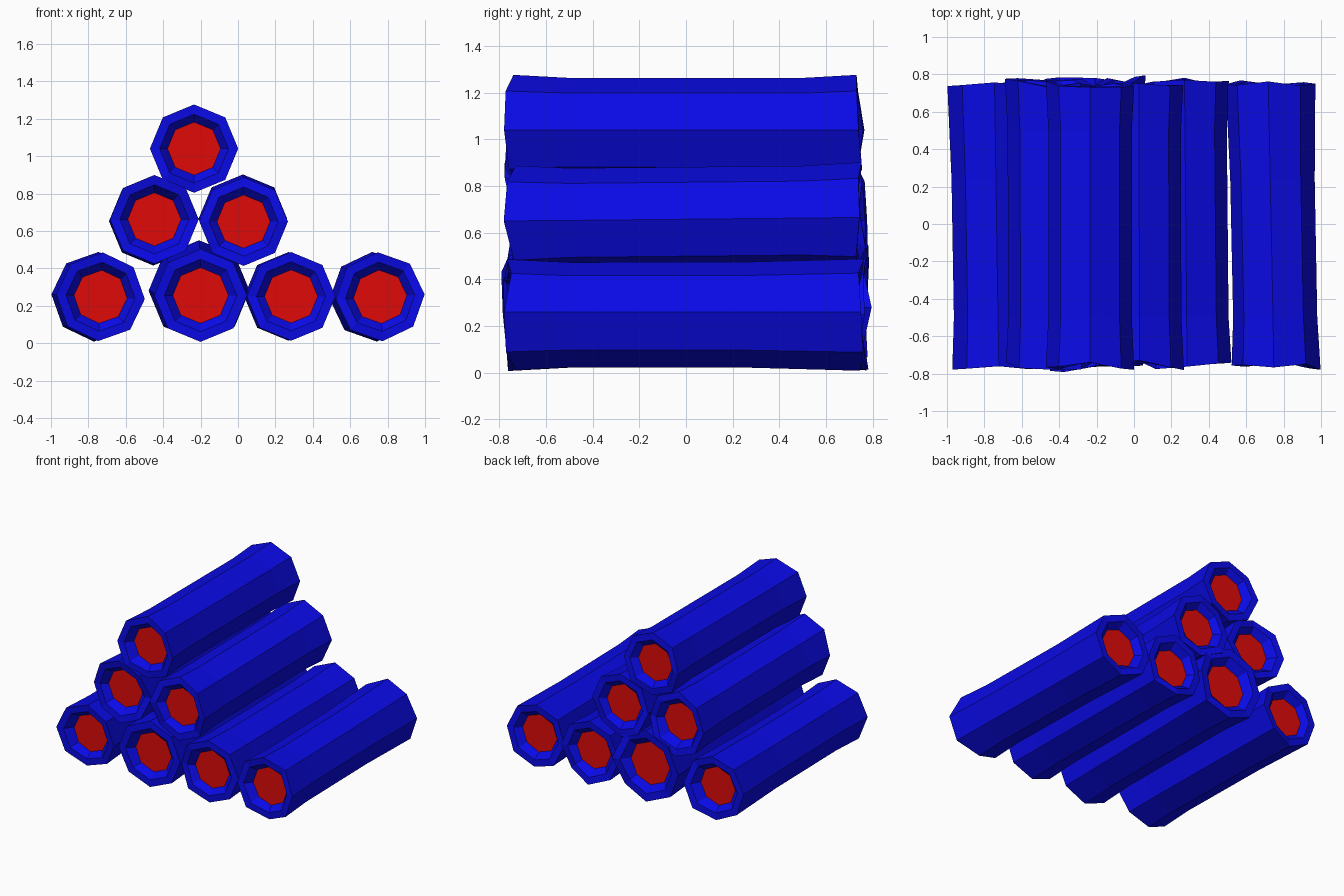
import bpy
import bmesh
import math
import random

random.seed(4)
SIDES = 8

cube = bpy.data.objects.get("Cube")
if cube:
    bpy.data.objects.remove(cube, do_unlink=True)


def make_material(name, colour):
    mat = bpy.data.materials.new(name)
    mat.use_nodes = True
    mat.diffuse_color = colour
    mat.node_tree.nodes["Principled BSDF"].inputs["Base Color"].default_value = colour
    return mat


bark = make_material("blue_bark", (0.003, 0.003, 0.8, 1))
heartwood = make_material("red_heartwood", (0.75, 0.003, 0.003, 1))


def make_log(name, front, back, kinks=(-0.5, 0.5), half=0.755, turn=0.0):
    """Octagonal log; front and back are (x, z, radius) of its two ends."""
    bm = bmesh.new()

    def ring(centre, radius, y, jitter=None):
        verts = []
        for i in range(SIDES):
            a = math.radians(turn) + math.tau * i / SIDES
            dy = jitter[i] if jitter else 0
            verts.append(bm.verts.new((centre[0] + radius * math.cos(a), y + dy,
                                       centre[1] + radius * math.sin(a))))
        return verts

    def rough():
        return [random.uniform(-0.027, 0.027) for _ in range(SIDES)]

    # Recessed end, sloping wall, rim: listed from the outside edge inwards
    def end_rings(end, sign):
        cut = rough()
        x, z, r = end
        return [ring((x, z), r, sign * half, cut),
                ring((x, z), r * 0.78, sign * (half - 0.003), [c * 0.7 for c in cut]),
                ring((x, z), r * 0.6, sign * (half - 0.055))]

    # Slightly slimmer trunk between the two ends
    trunk = []
    for y in kinks:
        t = (y + half) / (2 * half)
        x, z, r = (f + (b - f) * t for f, b in zip(front, back))
        trunk.append(ring((x, z), r * 0.945, y))

    rings = end_rings(front, -1)[::-1] + trunk + end_rings(back, 1)
    for a, b in zip(rings, rings[1:]):
        for i in range(SIDES):
            j = (i + 1) % SIDES
            bm.faces.new((a[i], a[j], b[j], b[i]))
    for cap in (rings[0], rings[-1]):
        bm.faces.new(cap).material_index = 1
    bmesh.ops.recalc_face_normals(bm, faces=bm.faces)

    mesh = bpy.data.meshes.new(name)
    bm.to_mesh(mesh)
    bm.free()
    mesh.materials.append(bark)
    mesh.materials.append(heartwood)
    bpy.context.collection.objects.link(bpy.data.objects.new(name, mesh))


# Bottom row
make_log("bottom_log_far_right", (-0.735, 0.248, 0.237), (-0.758, 0.248, 0.24), (-0.5, 0.24), turn=-3)
make_log("bottom_log_mid_right", (-0.2, 0.255, 0.248), (-0.208, 0.28, 0.27), half=0.775)
make_log("bottom_log_mid_left", (0.284, 0.25, 0.237), (0.27, 0.25, 0.237), half=0.765)
make_log("bottom_log_far_left", (0.76, 0.248, 0.238), (0.73, 0.248, 0.24), (-0.5, 0.24), turn=3)

# Middle row
make_log("middle_log_right", (-0.447, 0.662, 0.237), (-0.453, 0.652, 0.237))
make_log("middle_log_left", (0.03, 0.65, 0.237), (0.026, 0.665, 0.237))

# Top
make_log("top_log", (-0.235, 1.04, 0.236), (-0.235, 1.04, 0.236))
